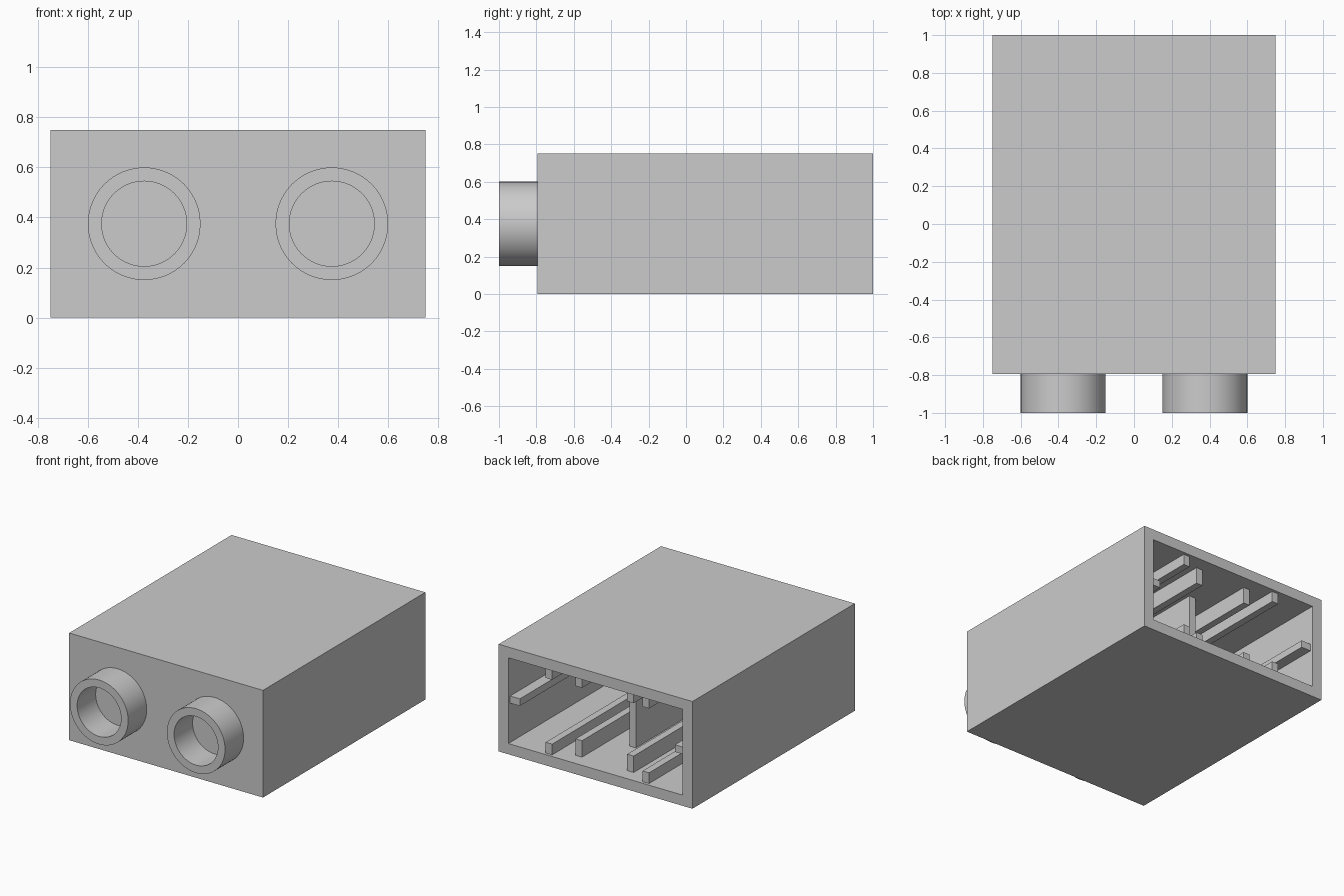
import bpy, bmesh
from math import sin, cos, tau

cube = bpy.data.objects.get("Cube")
if cube:
    bpy.data.objects.remove(cube, do_unlink=True)

grey = bpy.data.materials.new("light_grey")
grey.use_nodes = True
color = (0.6, 0.6, 0.6, 1)
grey.diffuse_color = color
grey.node_tree.nodes["Principled BSDF"].inputs["Base Color"].default_value = color

WIDTH, HEIGHT, WALL = 1.5, 0.75, 0.075
FRONT, BACK = -0.795, 1.0
MID = HEIGHT / 2
THICK = 0.05
INNER_X = WIDTH / 2 - WALL
INNER_FRONT = FRONT + WALL


def finish(name, bm):
    bmesh.ops.recalc_face_normals(bm, faces=bm.faces)
    mesh = bpy.data.meshes.new(name)
    bm.to_mesh(mesh)
    bm.free()
    mesh.materials.append(grey)
    obj = bpy.data.objects.new(name, mesh)
    bpy.context.collection.objects.link(obj)
    return obj


def box_mesh(x, y, z):
    """Box from three (low, high) ranges."""
    bm = bmesh.new()
    bmesh.ops.create_cube(bm, size=1)
    for v in bm.verts:
        for i, (low, high) in enumerate((x, y, z)):
            v.co[i] = high if v.co[i] > 0 else low
    return bm


def box(name, x, y, z):
    return finish(name, box_mesh(x, y, z))


# Hollow body, open at the back
bm = box_mesh((-WIDTH / 2, WIDTH / 2), (FRONT, BACK), (0, HEIGHT))
bm.normal_update()
opening = max(bm.faces, key=lambda f: f.calc_center_median().y)
bmesh.ops.inset_region(bm, faces=[opening], thickness=WALL, use_even_offset=True)
pocket = bmesh.ops.extrude_discrete_faces(bm, faces=[opening])["faces"][0]
for v in pocket.verts:
    v.co.y = INNER_FRONT
finish("body", bm)


# Hollow round studs on the front
def stud(name, x, outer=0.225, inner=0.17, sides=64):
    bm = bmesh.new()
    profile = ((outer, FRONT), (outer, -1), (inner, -1), (inner, FRONT))
    rings = [[bm.verts.new((x + r * cos(tau * i / sides), y,
                            MID + r * sin(tau * i / sides)))
              for i in range(sides)] for r, y in profile]
    for a, b in zip(rings, rings[1:]):
        for i in range(sides):
            j = (i + 1) % sides
            bm.faces.new((a[i], a[j], b[j], b[i]))
    obj = finish(name, bm)
    bpy.ops.object.select_all(action="DESELECT")
    obj.select_set(True)
    bpy.context.view_layer.objects.active = obj
    bpy.ops.object.shade_smooth_by_angle()


# Inner ribs: (distance from centre, height, setback from the back edge)
RIBS = {"short_rib": (0.375, 0.075, 0.02), "tall_rib": (0.2, 0.115, 0.1)}

for side, s in (("left", 1), ("right", -1)):
    stud(f"{side}_stud", s * 0.375)
    for rib, (x, h, setback) in RIBS.items():
        across = (s * x - THICK / 2, s * x + THICK / 2)
        along = (INNER_FRONT, BACK - setback)
        box(f"{side}_floor_{rib}", across, along, (WALL, WALL + h))
        box(f"{side}_ceiling_{rib}", across, along,
            (HEIGHT - WALL - h, HEIGHT - WALL))
    # Rib along the side wall
    box(f"{side}_wall_rib", sorted((s * INNER_X, s * (INNER_X - 0.075))),
        (INNER_FRONT, BACK - 0.02), (MID - THICK / 2, MID + THICK / 2))

# Dividing web in the middle
box("centre_web", (-THICK / 2, THICK / 2), (INNER_FRONT, BACK - 0.41),
    (WALL, HEIGHT - WALL))
